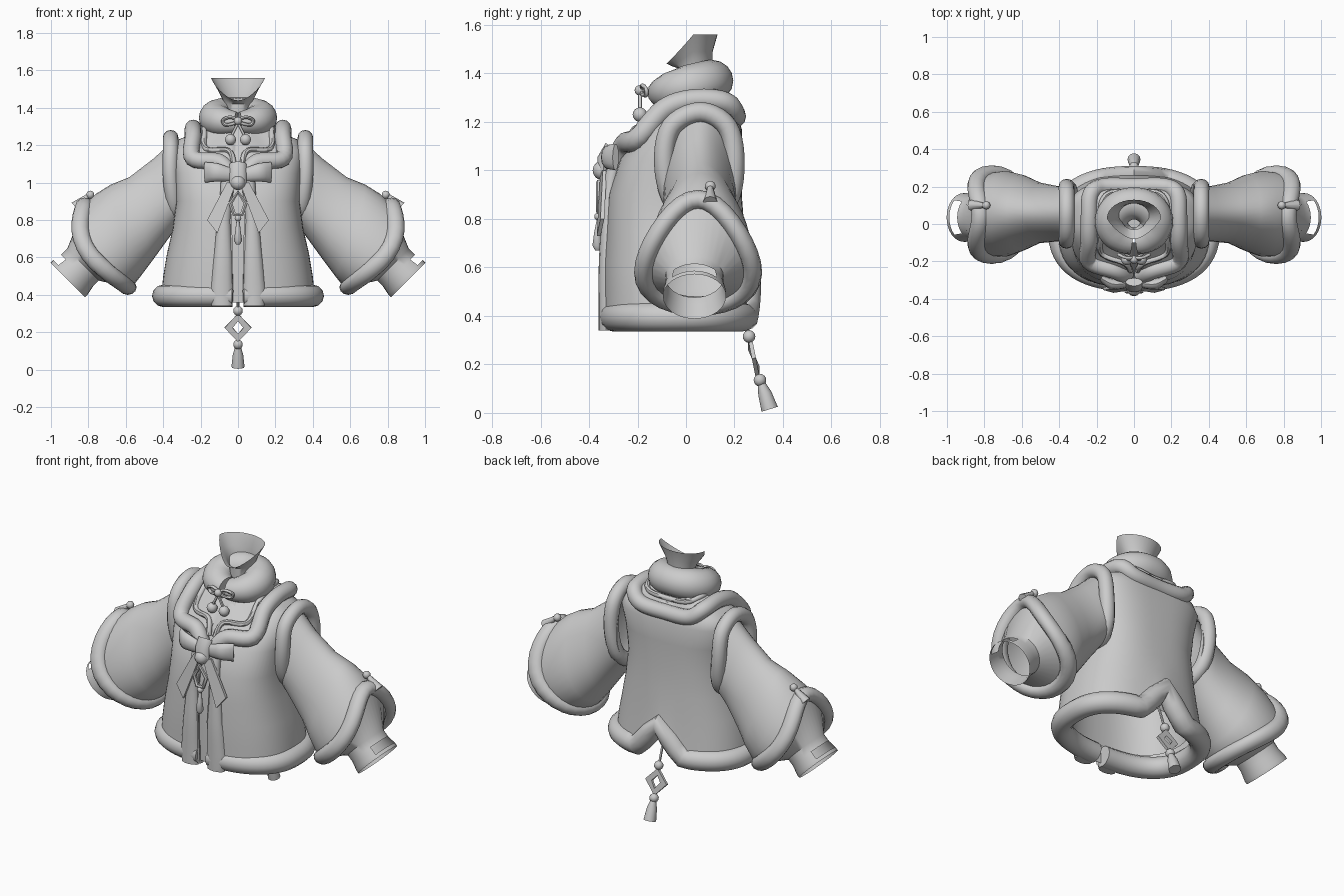
import bpy, bmesh, math
from mathutils import Vector as V

cube = bpy.data.objects.get("Cube")
if cube:
    bpy.data.objects.remove(cube)

mat = bpy.data.materials.new("plain_grey")
mat.use_nodes = True
GREY = (0.6, 0.6, 0.6, 1)
mat.diffuse_color = GREY
mat.node_tree.nodes["Principled BSDF"].inputs["Base Color"].default_value = GREY
parts = []


def finish(name, bm):
    bmesh.ops.recalc_face_normals(bm, faces=bm.faces)
    me = bpy.data.meshes.new(name)
    bm.to_mesh(me)
    bm.free()
    me.materials.append(mat)
    ob = bpy.data.objects.new(name, me)
    bpy.context.scene.collection.objects.link(ob)
    parts.append(ob)


def loft(name, rows, wrap=True, loop=False, caps=False, skip=None):
    bm = bmesh.new()
    g = [[bm.verts.new(p) for p in r] for r in rows]
    n, m = len(g), len(g[0])
    for i in range(n if loop else n - 1):
        for j in range(m if wrap else m - 1):
            if skip and skip(i, j):
                continue
            a, b, k = g[i], g[(i + 1) % n], (j + 1) % m
            bm.faces.new((a[j], a[k], b[k], b[j]))
    if caps:
        bm.faces.new(g[0])
        bm.faces.new(g[-1])
    finish(name, bm)


def spline(pts, steps=6, loop=False):
    """Smooth path through the points."""
    p, n, out = [V(q) for q in pts], len(pts), []
    for i in range(n if loop else n - 1):
        a, b, c, d = [p[k % n] if loop else p[max(0, min(n - 1, k))] for k in range(i - 1, i + 3)]
        for s in range(steps):
            t = s / steps
            out.append(0.5 * (2 * b + (c - a) * t + (2 * a - 5 * b + 4 * c - d) * t * t
                              + (3 * b - a - 3 * c + d) * t ** 3))
    return out if loop else out + [p[-1]]


def sweep(name, path, ru, rv=None, ref=(0, 0, 1), loop=False, sides=12):
    """Tube along a path; ru is the radius towards ref, rv across it. Either may be a list."""
    path, n, ref = [V(p) for p in path], len(path), V(ref)
    rv = ru if rv is None else rv

    def rad(r, i):
        if not isinstance(r, (list, tuple)):
            return r
        f = i / (n - 1) * (len(r) - 1)
        k = min(int(f), len(r) - 2)
        return r[k] + (r[k + 1] - r[k]) * (f - k)
    rows = []
    for i, p in enumerate(path):
        a = path[(i - 1) % n] if loop or i else p
        b = path[(i + 1) % n] if loop or i < n - 1 else p
        t = (b - a).normalized()
        u = (ref - t * ref.dot(t)).normalized()
        w = t.cross(u)
        off = math.pi / 4 if sides == 4 else 0
        ang = [2 * math.pi * j / sides + off for j in range(sides)]
        rows.append([p + u * rad(ru, i) * math.cos(q) + w * rad(rv, i) * math.sin(q) for q in ang])
    loft(name, rows, loop=loop, caps=not loop)


def ball(name, loc, r):
    bm = bmesh.new()
    bmesh.ops.create_uvsphere(bm, u_segments=14, v_segments=8, radius=r)
    bmesh.ops.translate(bm, verts=bm.verts, vec=loc)
    finish(name, bm)


def around(half):
    """Half path reflected: front left edge, round the back, front right edge."""
    return spline(half[::-1] + [(-x, y, z) for x, y, z in half[1:]], 6)


def spow(v, p):
    return math.copysign(abs(v) ** p, v)


# Jacket body: open down the front, notched at the back of the hem
def body_ring(z, hx, yf, yb, p, notch):
    ring = []
    for i in range(61):
        t = 0.04 + (2 * math.pi - 0.08) * i / 60
        x = hx * spow(math.sin(t), p)
        y = (yf + yb) / 2 - (yb - yf) / 2 * spow(math.cos(t), p)
        lift = notch * max(0, 1 - abs(x) / 0.15) if y > 0 else 0
        ring.append(V((x, y, z + lift)))
    return ring


loft("jacket_body", [body_ring(*r) for r in (
    (0.40, 0.41, -0.34, 0.27, 0.8, 0.17), (0.50, 0.4, -0.34, 0.26, 0.8, 0.12),
    (0.62, 0.38, -0.34, 0.25, 0.8, 0.06), (0.75, 0.35, -0.33, 0.24, 0.75, 0.02),
    (0.90, 0.33, -0.32, 0.23, 0.72, 0), (1.05, 0.34, -0.27, 0.23, 0.7, 0),
    (1.17, 0.35, -0.17, 0.23, 0.65, 0), (1.23, 0.32, -0.1, 0.21, 0.65, 0),
    (1.27, 0.22, -0.07, 0.18, 0.7, 0), (1.28, 0.07, -0.03, 0.1, 0.8, 0))], wrap=False)
sweep("hem_trim", body_ring(0.395, 0.4, -0.3, 0.25, 0.8, 0.17), 0.06)

# Lining inside the body, and panel behind the front opening
loft("lining", [body_ring(*r) for r in (
    (0.45, 0.34, -0.29, 0.21, 0.85, 0), (0.65, 0.33, -0.29, 0.21, 0.85, 0),
    (0.85, 0.3, -0.28, 0.2, 0.85, 0))])
loft("front_inner_panel", [[(-.07, y, z), (0, y - .01, z), (.07, y, z)] for z, y in
     ((.36, -.31), (.6, -.31), (.8, -.3), (.95, -.28), (1.05, -.25), (1.2, -.16), (1.3, -.09))],
     wrap=False)

# Sailor collar: sheet between neck and padded edges
neck_edge = [(0, .12, 1.33), (.06, .12, 1.34), (.1, .09, 1.34), (.11, .03, 1.33),
             (.1, -.04, 1.31), (.08, -.09, 1.28), (.04, -.12, 1.26), (.01, -.14, 1.24)]
inner_edge = [(0, .17, 1.29), (.12, .17, 1.3), (.17, .12, 1.32), (.18, .03, 1.32),
              (.18, -.07, 1.27), (.17, -.16, 1.18), (.05, -.21, 1.17), (.02, -.25, 1.09)]
outer_edge = [(0, .2, 1.22), (.16, .2, 1.23), (.23, .16, 1.28), (.24, .03, 1.29),
              (.24, -.09, 1.25), (.24, -.2, 1.13), (.1, -.25, 1.11), (.04, -.28, 1.04)]
loft("collar_sheet", [around(e) for e in (neck_edge, inner_edge, outer_edge)], wrap=False)
sweep("collar_inner_piping", around(inner_edge), 0.015, sides=8)
sweep("collar_outer_trim", around(outer_edge), 0.045)

# Padded neck roll, meeting at a seam in front
roll = []
for i in range(41):
    t = 0.08 + (2 * math.pi - 0.16) * i / 40
    roll.append((0.12 * math.sin(t), 0.01 - 0.1 * math.cos(t), 1.345 - 0.025 * math.cos(t)))
sweep("neck_roll", roll, [0.06, 0.08, 0.09, 0.09, 0.085, 0.09, 0.09, 0.08, 0.06],
      [0.07, 0.085, 0.09, 0.09, 0.085, 0.09, 0.09, 0.085, 0.07], sides=16)

# Neck with closed foot and flared rim, lower in front
angles = [2 * math.pi * j / 32 for j in range(32)]
neck = [[(r * math.cos(a), 0.04 + r * math.sin(a), z) for a in angles]
        for z, r in ((1.28, 0.01), (1.28, 0.07), (1.35, 0.07), (1.42, 0.07))]
for f, rx, ry in ((0.5, 0.105, 0.08), (1, 0.145, 0.1)):
    ring = []
    for a in angles:
        front = max(0, -math.sin(a))
        ring.append((rx * math.cos(a) * (1 - 0.35 * front), 0.03 + ry * math.sin(a) * (1 + 0.1 * front),
                     1.42 + f * (0.14 - 0.12 * front)))
    neck.append(ring)
loft("neck", neck)

# Small knot on the neck roll
ball("neck_knot", (0, -0.19, 1.33), 0.022)
for s, side in ((1, "left"), (-1, "right")):
    sweep(side + "_neck_bow_loop", spline([(0, -.18, 1.33), (.04 * s, -.18, 1.35), (.08 * s, -.165, 1.335),
          (.07 * s, -.165, 1.31), (.03 * s, -.18, 1.315)], 5, True), 0.009, ref=(0, 1, 0), loop=True, sides=8)
    sweep(side + "_neck_cord", [(0, -.19, 1.32), (.04 * s, -.19, 1.24)], 0.008, ref=(0, 1, 0), sides=8)
    ball(side + "_neck_bead", (0.04 * s, -0.19, 1.23), 0.03)

for s, side in ((1, "left"), (-1, "right")):
    # Front edge trim
    sweep(side + "_front_trim", spline([(.05 * s, -.28, 1.06), (.06 * s, -.31, .95), (.075 * s, -.32, .8),
          (.08 * s, -.33, .6), (.085 * s, -.33, .42), (.085 * s, -.33, .34)]),
          [.04, .035, .035, .05, .06, .055], 0.03, ref=(1, 0, 0))

    # Armhole trim
    sweep(side + "_armhole_trim", spline([(.36 * s, .06, 1.24), (.36 * s, -.06, 1.18), (.36 * s, -.09, 1.03),
          (.34 * s, -.05, .87), (.32 * s, .06, .8), (.34 * s, .17, .87), (.36 * s, .2, 1.03),
          (.36 * s, .17, 1.18)], 5, True), 0.042, ref=(1, 0, 0), loop=True)

    # Wide sleeve: top point, bottom point, front and back y, outward bulge of the rim
    rows = []
    for xt, zt, xb, zb, yf, yb, bulge in (
            (.33, 1.24, .3, .8, -.09, .21, 0), (.45, 1.13, .38, .69, -.09, .2, 0),
            (.58, 1.03, .46, .58, -.1, .22, 0), (.68, .99, .52, .5, -.14, .26, .02),
            (.76, .94, .56, .45, -.17, .28, .06), (.82, .88, .59, .44, -.17, .27, .1)):
        ring = []
        for a in angles:
            c, q = math.cos(a), math.sin(a)
            out = bulge * q * q * (1 + 0.4 * c)
            ring.append(V((s * ((xt + xb) / 2 + (xt - xb) / 2 * c + 0.87 * out),
                           (yf + yb) / 2 + (yb - yf) / 2 * q * (1 - 0.2 * c),
                           (zt + zb) / 2 + (zt - zb) / 2 * c - 0.44 * out)))
        rows.append(ring)
    loft(side + "_sleeve", rows)
    sweep(side + "_sleeve_trim", rows[-1], 0.048, 0.04, ref=(1, 0, 0), loop=True)

    # Inner cuff with a slot on top, joined to the sleeve rim
    cuff = [rows[-1]]
    for f, r in ((.72, .12), (.83, .12), (.95, .13), (1, .13)):
        cx, cz = 0.62 + 0.29 * f, 0.77 - 0.29 * f
        cuff.append([(s * (cx + 0.707 * r * math.cos(a)), 0.035 + r * math.sin(a),
                      cz + 0.707 * r * math.cos(a)) for a in angles])
    loft(side + "_inner_cuff", cuff, skip=lambda i, j: i == 2 and (j < 4 or j > 27))

    # Sleeve tassel
    ball(side + "_sleeve_bead", (0.79 * s, 0.1, 0.935), 0.022)
    sweep(side + "_sleeve_tassel", [(.8 * s, .1, .93), (.87 * s, .1, .87)], [.012, .03], ref=(0, 1, 0), sides=8)

    # Front bow loop and ribbon tail
    sweep(side + "_bow_loop", spline([(.01 * s, -.31, 1.04), (.06 * s, -.32, 1.045), (.12 * s, -.32, 1.055),
          (.175 * s, -.29, 1.055)], 3), [.035, .04, .05, .055], [.02, .025, .03, .015])
    tail = [(.01, -.345, 1.0), (.06, -.335, 1.0), (.165, -.345, .8), (.11, -.36, .73)]
    loft(side + "_bow_tail", [[(x * s, y + d, z) for x, y, z in tail] for d in (-0.008, 0.008)], caps=True)

# Bow knot, brooch and front pendant
sweep("bow_knot", [(0, -.31, 1.1), (0, -.34, 1.05), (0, -.34, .99)], 0.045, 0.025, ref=(1, 0, 0))
ball("bow_brooch", (0, -0.345, 1.0), 0.04)
sweep("front_pendant_frame", [(0, -.36, .95), (.04, -.36, .89), (.02, -.36, .83), (-.02, -.36, .83),
      (-.04, -.36, .89)], 0.012, ref=(0, 1, 0), loop=True, sides=6)
ball("front_pendant_bead", (0, -0.36, 0.81), 0.018)
sweep("front_pendant_tassel", [(0, -.36, .8), (0, -.365, .74), (0, -.365, .69), (0, -.365, .67)],
      [.008, .015, .022, .01], ref=(1, 0, 0), sides=10)

# Back charm hanging from the lining
sweep("back_cord", [(0, .21, .46), (0, .26, .31)], 0.007, ref=(1, 0, 0), sides=8)
ball("back_upper_bead", (0, 0.26, 0.315), 0.026)
sweep("back_diamond", [(0, .265, .28), (.05, .28, .225), (0, .295, .17), (-.05, .28, .225)],
      0.012, 0.03, ref=(0, 1, 0), loop=True, sides=4)
ball("back_lower_bead", (0, 0.305, 0.135), 0.026)
sweep("back_tassel", [(0, .31, .125), (0, .325, .08), (0, .345, .015)], [.015, .028, .035],
      ref=(1, 0, 0), sides=12)

# Smooth shading with crisp edges
bpy.ops.object.select_all(action='DESELECT')
for ob in parts:
    ob.select_set(True)
bpy.context.view_layer.objects.active = parts[0]
bpy.ops.object.shade_smooth_by_angle(angle=math.radians(45))
